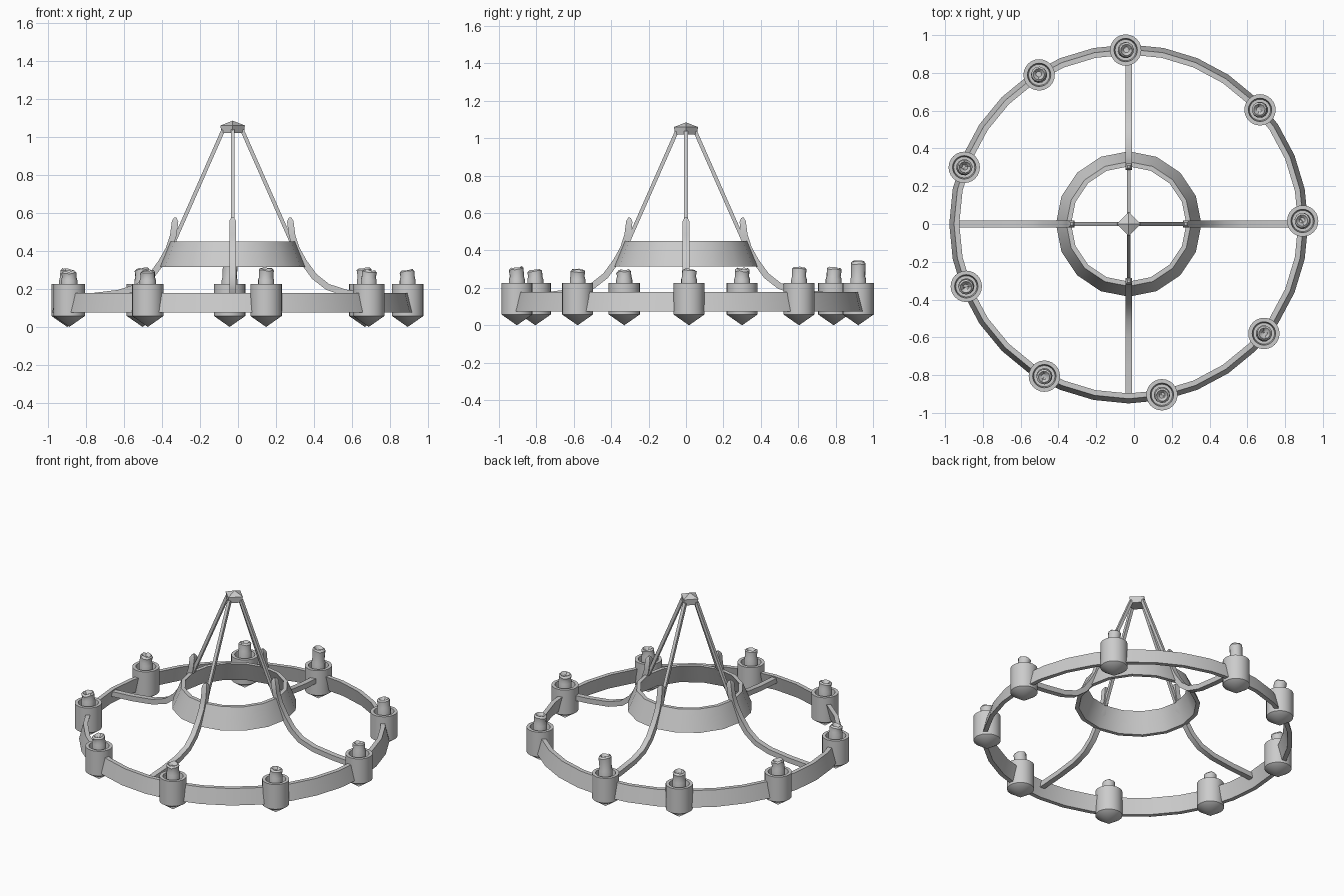
import bpy, bmesh, math, random
from mathutils import Vector

random.seed(4)
old = bpy.data.objects.get("Cube")
if old:
    bpy.data.objects.remove(old, do_unlink=True)

iron = bpy.data.materials.new("plain grey")
iron.use_nodes = True
GREY = (0.6, 0.6, 0.6, 1)
iron.diffuse_color = GREY
iron.node_tree.nodes["Principled BSDF"].inputs["Base Color"].default_value = GREY

CENTRE = Vector((-0.028, 0, 0))


def finish(bm, name, location=CENTRE, turn=0.0, smooth=35):
    bmesh.ops.recalc_face_normals(bm, faces=bm.faces)
    mesh = bpy.data.meshes.new(name)
    bm.to_mesh(mesh)
    bm.free()
    mesh.materials.append(iron)
    obj = bpy.data.objects.new(name, mesh)
    bpy.context.collection.objects.link(obj)
    obj.location = location
    obj.rotation_euler.z = turn
    bpy.ops.object.select_all(action='DESELECT')
    obj.select_set(True)
    bpy.context.view_layer.objects.active = obj
    if smooth:
        bpy.ops.object.shade_smooth_by_angle(angle=math.radians(smooth))
    return obj


def lathe(profile, sides, closed=False):
    """Spin (radius, height) points about z; zero radius becomes a pole."""
    bm = bmesh.new()
    rings = []
    for r, z in profile:
        if r == 0:
            rings.append([bm.verts.new((0, 0, z))] * sides)
        else:
            rings.append([bm.verts.new((r * math.cos(a), r * math.sin(a), z))
                          for a in (math.tau * i / sides for i in range(sides))])
    pairs = list(zip(rings, rings[1:]))
    if closed:
        pairs.append((rings[-1], rings[0]))
    for low, high in pairs:
        for i in range(sides):
            j = (i + 1) % sides
            corners = list(dict.fromkeys((low[i], low[j], high[j], high[i])))
            bm.faces.new(corners)
    return bm


def sweep(path, width, depth, taper=None):
    """Sweep a rectangle along (radius, height) points in the xz plane."""
    bm = bmesh.new()
    pts = [Vector((r, 0, z)) for r, z in path]
    sections = []
    for i, p in enumerate(pts):
        along = (pts[min(i + 1, len(pts) - 1)] - pts[max(i - 1, 0)]).normalized()
        across = Vector((0, 1, 0))
        out = along.cross(across)
        k = taper if taper and i == 0 else 1
        sections.append([bm.verts.new(p + across * (s * width * k / 2) + out * (t * depth * k / 2))
                         for s, t in ((-1, -1), (1, -1), (1, 1), (-1, 1))])
    for a, b in zip(sections, sections[1:]):
        for i in range(4):
            j = (i + 1) % 4
            bm.faces.new((a[i], a[j], b[j], b[i]))
    bm.faces.new(sections[0])
    bm.faces.new(sections[-1])
    return bm


# Sloping hoops
finish(lathe([(0.95, 0.075), (0.925, 0.178), (0.897, 0.178), (0.922, 0.075)], 32, True), "outer_hoop")
finish(lathe([(0.385, 0.315), (0.33, 0.45), (0.305, 0.45), (0.36, 0.315)], 16, True), "inner_hoop")

# Curved arms and hanging rods
arm = [(0.302, 0.575), (0.303, 0.555), (0.313, 0.48), (0.336, 0.41), (0.375, 0.34),
       (0.43, 0.265), (0.50, 0.21), (0.60, 0.178), (0.75, 0.16), (0.915, 0.15)]
for i, side in enumerate(("left", "back", "right", "front")):
    turn = i * math.pi / 2
    finish(sweep(arm, 0.036, 0.034, 0.4), side + "_arm", turn=turn)
    finish(sweep([(0.05, 1.035), (0.308, 0.45)], 0.02, 0.02), side + "_rod", turn=turn, smooth=0)

# Top cap
finish(lathe([(0, 1.02), (0.06, 1.02), (0.064, 1.06), (0, 1.085)], 4), "top_cap", smooth=0)

# Cups with melted candles; the back one sits off the even spacing
cup = [(0, 0), (0.083, 0.058), (0.083, 0.225), (0.062, 0.225), (0.056, 0.185), (0, 0.185)]
for i in range(9):
    angle = math.radians(91 if i == 2 else 1 + 40 * i)
    place = CENTRE + 0.921 * Vector((math.cos(angle), math.sin(angle), 0))
    finish(lathe(cup, 24), f"cup_{i + 1}", place)

    top = 0.345 if i == 2 else random.uniform(0.298, 0.315)
    candle = lathe([(0, 0.18), (0.043, 0.18), (0.043, 0.245), (0.038, 0.262), (0.04, top - 0.01),
                    (0.03, top), (0.015, top - 0.018), (0, top - 0.018)], 12)
    for v in candle.verts:
        if v.co.z > 0.27:
            v.co.z += 0.12 * v.co.x - random.uniform(0, 0.007)
            v.co.x -= 0.004
    finish(candle, f"candle_{i + 1}", place, random.uniform(0, math.tau))
